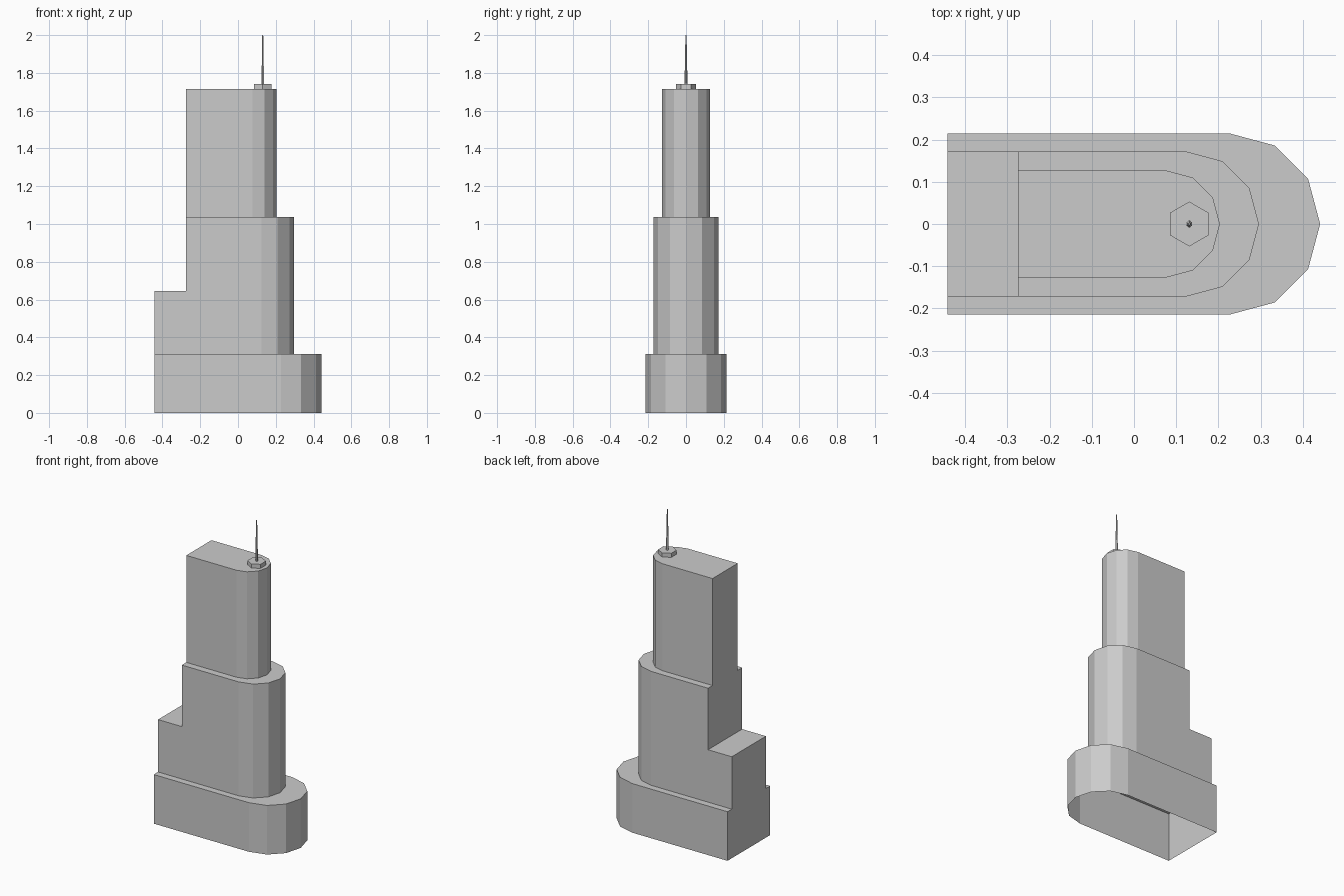
import bpy, bmesh
from math import sin, cos, pi

if "Cube" in bpy.data.objects:
    bpy.data.objects.remove(bpy.data.objects["Cube"])


def outline(half_width, back_x, tip_x):
    """Flat-backed plan with a six-sided half-round nose, counter-clockwise."""
    c = tip_x - half_width
    arc = [(c + half_width * cos(a), half_width * sin(a))
           for a in (-pi / 2 + i * pi / 6 for i in range(7))]
    return [(back_x, -half_width)] + arc + [(back_x, half_width)]


def tier(name, plan, z0, z1, next_plan=None):
    """Upright walls, topped by a ledge to the next plan or by a full roof."""
    bm = bmesh.new()
    rings = [[(x, y, z0) for x, y in plan], [(x, y, z1) for x, y in plan]]
    if next_plan:
        rings.append([(x, y, z1) for x, y in next_plan])
    rings = [[bm.verts.new(p) for p in r] for r in rings]
    n = len(plan)
    for a, b in zip(rings, rings[1:]):
        for i in range(n):
            j = (i + 1) % n
            bm.faces.new((a[i], a[j], b[j], b[i]))
    if not next_plan:
        bm.faces.new(rings[-1])
    # drop empty ledge strips where walls continue flush
    bm.normal_update()
    flat = [f for f in bm.faces if f.calc_area() < 1e-6]
    bmesh.ops.delete(bm, geom=flat, context='FACES')
    bmesh.ops.remove_doubles(bm, verts=bm.verts[:], dist=1e-5)
    mesh = bpy.data.meshes.new(name)
    bm.to_mesh(mesh)
    bm.free()
    bpy.context.collection.objects.link(bpy.data.objects.new(name, mesh))


# Stepped tower, open underneath
base = outline(0.2145, -0.442, 0.441)
middle = outline(0.1715, -0.442, 0.296)
middle_setback = outline(0.1715, -0.275, 0.296)
upper = outline(0.1265, -0.275, 0.2035)
tier("base_tier", base, 0, 0.312, middle)
tier("middle_tier", middle, 0.312, 0.645, middle_setback)
tier("middle_tier_setback", middle_setback, 0.645, 1.036, upper)
tier("upper_tier", upper, 1.036, 1.716)

# Hexagonal antenna plinth on the roof
bpy.ops.mesh.primitive_cylinder_add(vertices=6, radius=0.053, depth=0.026,
                                    location=(0.131, 0, 1.729))
bpy.context.object.name = "antenna_plinth"

# Tapering antenna mast
bpy.ops.mesh.primitive_cone_add(vertices=6, radius1=0.008, radius2=0.003,
                                depth=0.26, location=(0.131, 0, 1.87))
bpy.context.object.name = "antenna_mast"
